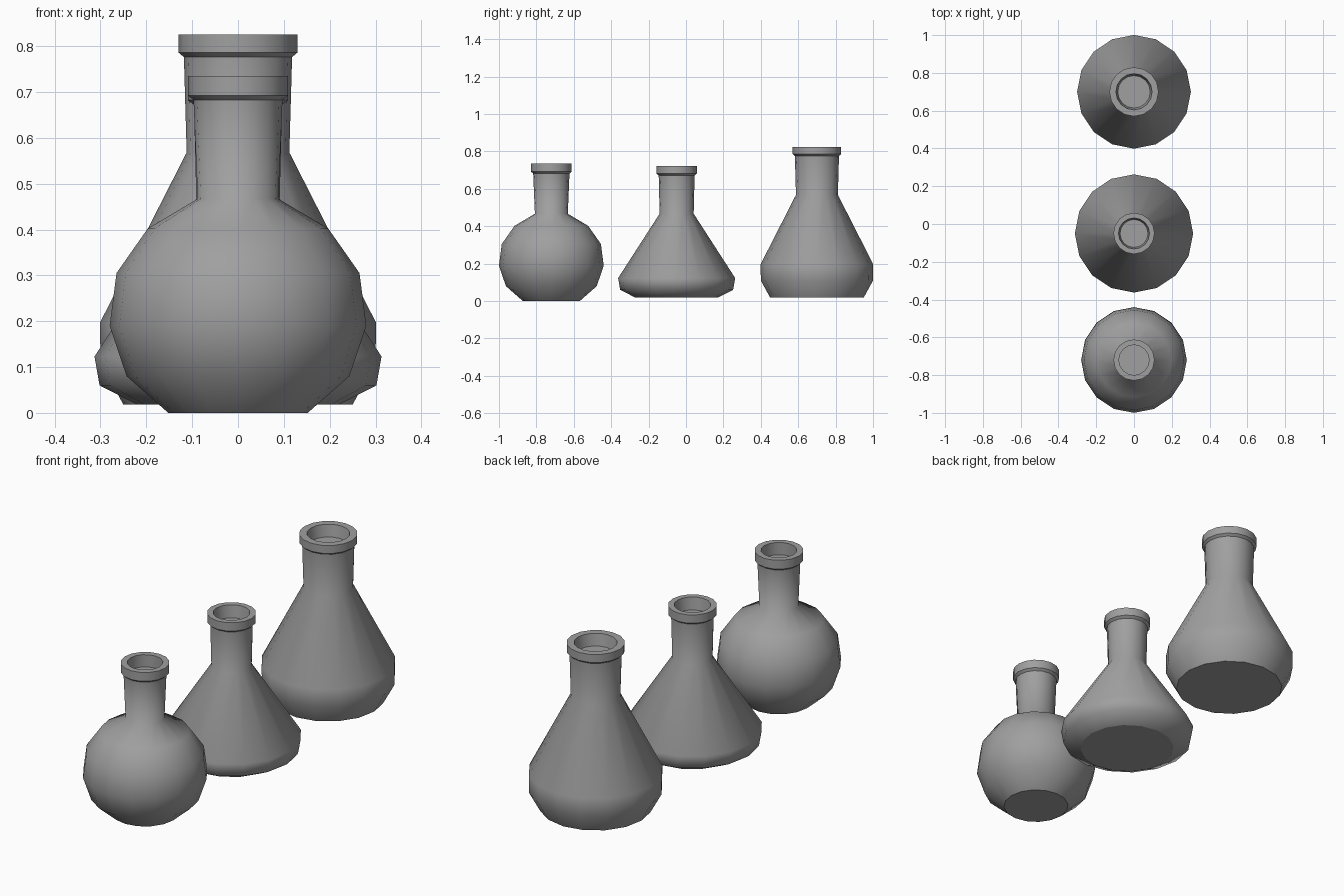
import bpy, bmesh, math

cube = bpy.data.objects.get("Cube")
if cube:
    bpy.data.objects.remove(cube)

SIDES = 16

grey = bpy.data.materials.new("flask grey")
grey.use_nodes = True
colour = (0.35, 0.35, 0.35, 1)
grey.diffuse_color = colour
grey.node_tree.nodes["Principled BSDF"].inputs["Base Color"].default_value = colour


def flask(name, y, body, rim, mouth):
    """Turn a body outline, rim outline and mouth outline (radius, z) into one closed flask."""
    profile = body + rim + mouth
    # rings with a crisp crease: the base and everything from the neck top on
    crisp = {0} | set(range(len(body) - 1, len(profile)))
    bm = bmesh.new()
    rings = []
    for r, z in profile:
        angles = [2 * math.pi * i / SIDES for i in range(SIDES)]
        rings.append([bm.verts.new((r * math.cos(a), r * math.sin(a), z)) for a in angles])
    # walls
    for low, high in zip(rings, rings[1:]):
        for i in range(SIDES):
            j = (i + 1) % SIDES
            bm.faces.new((low[i], low[j], high[j], high[i])).smooth = True
    # base and the floor inside the mouth
    bm.faces.new(rings[0][::-1])
    bm.faces.new(rings[-1])
    for k in crisp:
        for i in range(SIDES):
            bm.edges.get((rings[k][i], rings[k][(i + 1) % SIDES])).smooth = False
    mesh = bpy.data.meshes.new(name)
    bm.to_mesh(mesh)
    bm.free()
    mesh.materials.append(grey)
    obj = bpy.data.objects.new(name, mesh)
    obj.location.y = y
    bpy.context.collection.objects.link(obj)


def rim(radius, low, top):
    """Collar outline: short flare, then a straight band."""
    return [(radius, low), (radius, top)]


# round flask at the front
flask("round_flask", -0.72,
      [(0.152, 0), (0.243, 0.08), (0.28, 0.19), (0.265, 0.305),
       (0.197, 0.402), (0.088, 0.467), (0.097, 0.682)],
      rim(0.109, 0.692, 0.735),
      [(0.08, 0.735), (0.08, 0.675)])

# wide conical flask in the middle
flask("conical_flask", -0.05,
      [(0.22, 0.018), (0.302, 0.06), (0.313, 0.123), (0.091, 0.467), (0.096, 0.672)],
      rim(0.109, 0.682, 0.723),
      [(0.082, 0.723), (0.074, 0.663)])

# tall conical flask at the back
flask("tall_flask", 0.70,
      [(0.25, 0.018), (0.3, 0.11), (0.301, 0.197), (0.112, 0.568), (0.118, 0.776)],
      rim(0.13, 0.786, 0.825),
      [(0.096, 0.825), (0.086, 0.767)])
